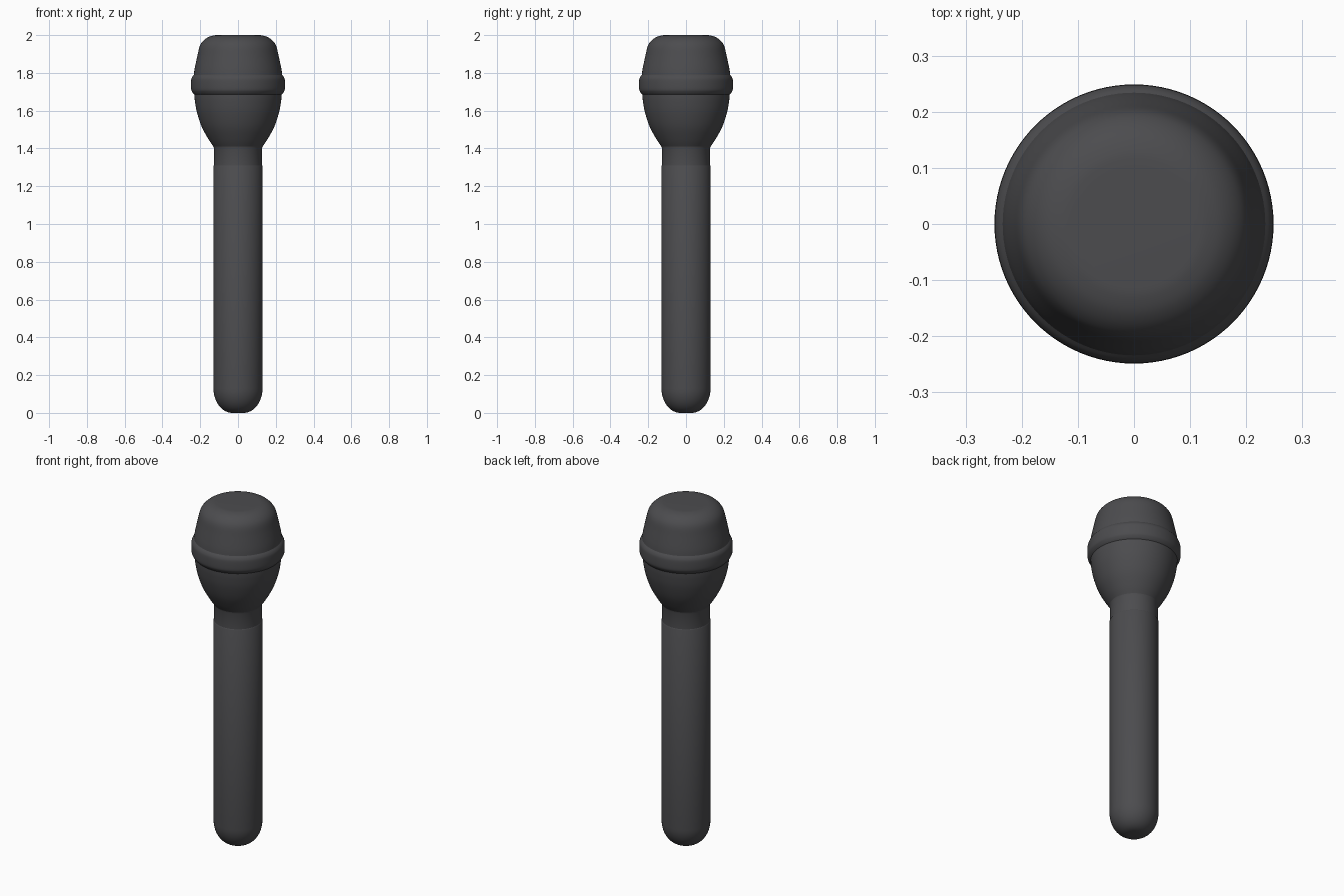
import bpy, math

if "Cube" in bpy.data.objects:
    bpy.data.objects.remove(bpy.data.objects["Cube"])

mat = bpy.data.materials.new("charcoal")
mat.diffuse_color = (0.072, 0.072, 0.077, 1)
mat.use_nodes = True
mat.node_tree.nodes["Principled BSDF"].inputs["Base Color"].default_value = mat.diffuse_color
SEG = 96

def smooth(pts, n=5):
    """Catmull-Rom curve through the (radius, height) points."""
    out = []
    for i in range(len(pts) - 1):
        p0, p1, p2, p3 = pts[max(i - 1, 0)], pts[i], pts[i + 1], pts[min(i + 2, len(pts) - 1)]
        for k in range(n):
            t = k / n
            out.append(tuple(0.5 * (2 * b + (c - a) * t + (2 * a - 5 * b + 4 * c - d) * t * t
                                    + (3 * b - a - 3 * c + d) * t ** 3)
                             for a, b, c, d in zip(p0, p1, p2, p3)))
    return out + [pts[-1]]

def lathe(name, profile):
    """Spin a bottom-to-top profile round z; radius 0 makes a pole."""
    verts, faces, rings = [], [], []
    for r, z in profile:
        n = 1 if r < 1e-5 else SEG
        rings.append([len(verts) + i for i in range(n)])
        for i in range(n):
            a = 2 * math.pi * i / SEG
            verts.append((r * math.cos(a), r * math.sin(a), z))
    for lo, hi in zip(rings, rings[1:]):
        for i in range(SEG):
            j = (i + 1) % SEG
            if len(lo) == 1:
                faces.append((lo[0], hi[j], hi[i]))
            elif len(hi) == 1:
                faces.append((lo[i], lo[j], hi[0]))
            else:
                faces.append((lo[i], lo[j], hi[j], hi[i]))
    me = bpy.data.meshes.new(name)
    me.from_pydata(verts, [], faces)
    me.materials.append(mat)
    ob = bpy.data.objects.new(name, me)
    bpy.context.collection.objects.link(ob)
    bpy.ops.object.select_all(action='DESELECT')
    ob.select_set(True)
    bpy.context.view_layer.objects.active = ob
    bpy.ops.object.shade_smooth_by_angle(angle=math.radians(40))
    return ob

# Handle with rounded bottom end
end = [(0.03 + 0.1 * math.sin(a), 0.13 * (1 - math.cos(a)))
       for a in [math.pi / 2 * i / 12 for i in range(13)]]
lathe("handle", [(0, 0)] + end + [(0.131, 0.25), (0.131, 1.305), (0.128, 1.31)])

# Slightly narrower neck
lathe("neck", [(0.128, 1.31), (0.127, 1.40), (0.130, 1.41)])

# Cup under the grille
lathe("head_cup", smooth([(0.130, 1.41), (0.157, 1.45), (0.192, 1.515),
                          (0.217, 1.59), (0.228, 1.65), (0.231, 1.685)]))

# Raised band round the head
lathe("head_band", smooth([(0.231, 1.685), (0.241, 1.697), (0.248, 1.715), (0.248, 1.76),
                           (0.243, 1.778), (0.234, 1.79)]))

# Tapered grille with rounded flat top
lathe("grille", smooth([(0.234, 1.79), (0.229, 1.825), (0.215, 1.89), (0.203, 1.94),
                        (0.186, 1.968), (0.160, 1.988), (0.130, 1.998), (0.105, 2.0)]) + [(0, 2.0)])
